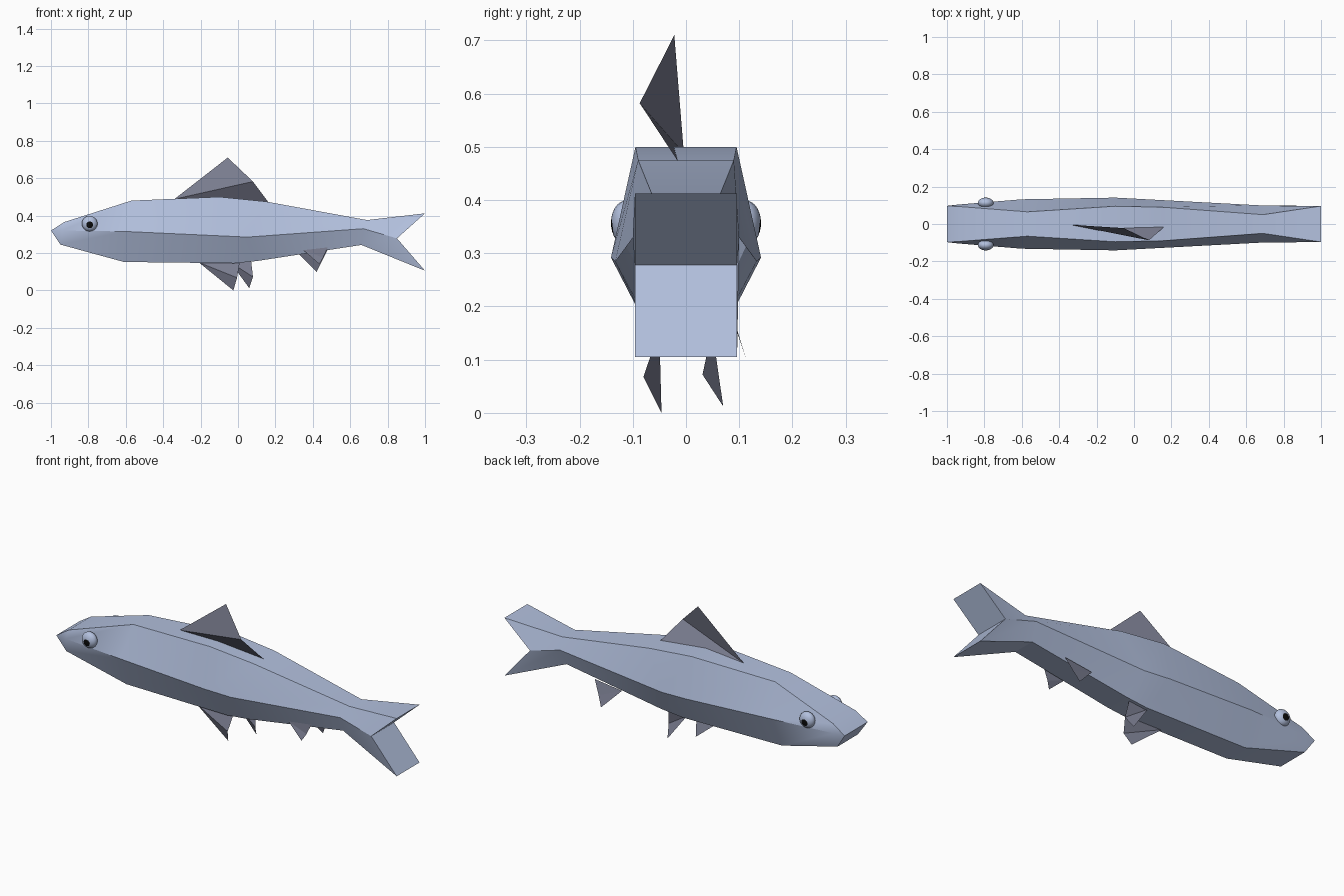
import bpy, bmesh, math
from mathutils import Matrix

if "Cube" in bpy.data.objects:
    bpy.data.objects.remove(bpy.data.objects["Cube"])


def material(name, rgb):
    m = bpy.data.materials.new(name)
    m.diffuse_color = (*rgb, 1)
    m.use_nodes = True
    m.node_tree.nodes["Principled BSDF"].inputs["Base Color"].default_value = m.diffuse_color
    return m


SCALE = material("blue grey", (0.45, 0.53, 0.73))
FIN = material("dark slate", (0.20, 0.21, 0.285))
BLACK = material("black", (0.003, 0.003, 0.003))


def finish(bm, name, mats, angle=None):
    mesh = bpy.data.meshes.new(name)
    bm.to_mesh(mesh)
    bm.free()
    obj = bpy.data.objects.new(name, mesh)
    bpy.context.collection.objects.link(obj)
    for m in mats:
        mesh.materials.append(m)
    if angle:
        bpy.ops.object.select_all(action='DESELECT')
        obj.select_set(True)
        bpy.context.view_layer.objects.active = obj
        bpy.ops.object.shade_smooth_by_angle(angle=math.radians(angle))
    return obj


# Body: six-sided rings from nose to forked tail,
# each given as top, middle and bottom corners (x, z, half width)
nose = (-1, 0.32, 0.097)
stations = [
    (nose, nose, nose),
    ((-0.93, 0.365, 0.093), (-0.94, 0.32, 0.104), (-0.95, 0.245, 0.085)),
    ((-0.57, 0.48, 0.065), (-0.60, 0.315, 0.132), (-0.61, 0.152, 0.065)),
    ((-0.10, 0.50, 0.095), (-0.10, 0.292, 0.141), (-0.02, 0.145, 0.065)),
    ((0.15, 0.475, 0.09), (0.05, 0.285, 0.133), (0.10, 0.157, 0.065)),
    ((0.69, 0.376, 0.05), (0.67, 0.33, 0.10), (0.66, 0.243, 0.06)),
    ((1.0, 0.412, 0.096), (0.85, 0.278, 0.096), (1.0, 0.105, 0.096)),
]
bm = bmesh.new()
rings = []
for st in stations:
    left = [bm.verts.new((x, w, z)) for x, z, w in st]
    right = [bm.verts.new((x, -w, z)) for x, z, w in reversed(st)]
    rings.append(left + right)
for a, b in zip(rings, rings[1:]):
    for i in range(6):
        j = (i + 1) % 6
        bm.faces.new((a[i], a[j], b[j], b[i]))
t = rings[-1]
bm.faces.new((t[0], t[1], t[4], t[5]))   # upper tail lobe
bm.faces.new((t[1], t[2], t[3], t[4]))   # lower tail lobe
bmesh.ops.remove_doubles(bm, verts=bm.verts, dist=0.0005)
bmesh.ops.recalc_face_normals(bm, faces=bm.faces)
finish(bm, "body", [SCALE], 30)


# Fins: thin sheets folded along the line from front root to rear corner
def fin(name, root_front, tip, corner, root_back):
    bm = bmesh.new()
    a, b, c, d = [bm.verts.new(p) for p in (root_front, tip, corner, root_back)]
    bm.faces.new((a, b, c))
    bm.faces.new((a, c, d))
    finish(bm, name, [FIN])


fin("dorsal_fin", (-0.34, -0.004, 0.488), (-0.055, -0.022, 0.71),
    (0.08, -0.087, 0.582), (0.165, -0.012, 0.468))
fin("belly_fin_right", (-0.21, -0.05, 0.15), (-0.025, -0.046, 0.0),
    (-0.005, -0.08, 0.068), (0.01, -0.05, 0.155))
fin("belly_fin_left", (-0.04, 0.05, 0.15), (0.06, 0.07, 0.012),
    (0.08, 0.031, 0.072), (0.07, 0.05, 0.16))
fin("rear_fin_right", (0.35, -0.075, 0.215), (0.435, -0.088, 0.14),
    (0.455, -0.075, 0.175), (0.48, -0.07, 0.23))
fin("rear_fin_left", (0.32, 0.08, 0.20), (0.42, 0.114, 0.098),
    (0.445, 0.098, 0.15), (0.48, 0.08, 0.22))

# Eyes: flattened spheres whose outward pole faces form the pupil
for side, name in ((-1, "eye_right"), (1, "eye_left")):
    bm = bmesh.new()
    bmesh.ops.create_uvsphere(bm, u_segments=20, v_segments=14, radius=1)
    for f in bm.faces:
        f.material_index = 1 if f.calc_center_median().z > 0.88 else 0
        f.smooth = True
    turn = Matrix.Rotation(math.radians(-side * 100), 4, 'X')
    place = Matrix.Translation((-0.793, side * 0.113, 0.357))
    size = Matrix.Diagonal((0.042, 0.028, 0.042, 1))
    bmesh.ops.transform(bm, matrix=place @ size @ turn, verts=bm.verts)
    finish(bm, name, [SCALE, BLACK])
